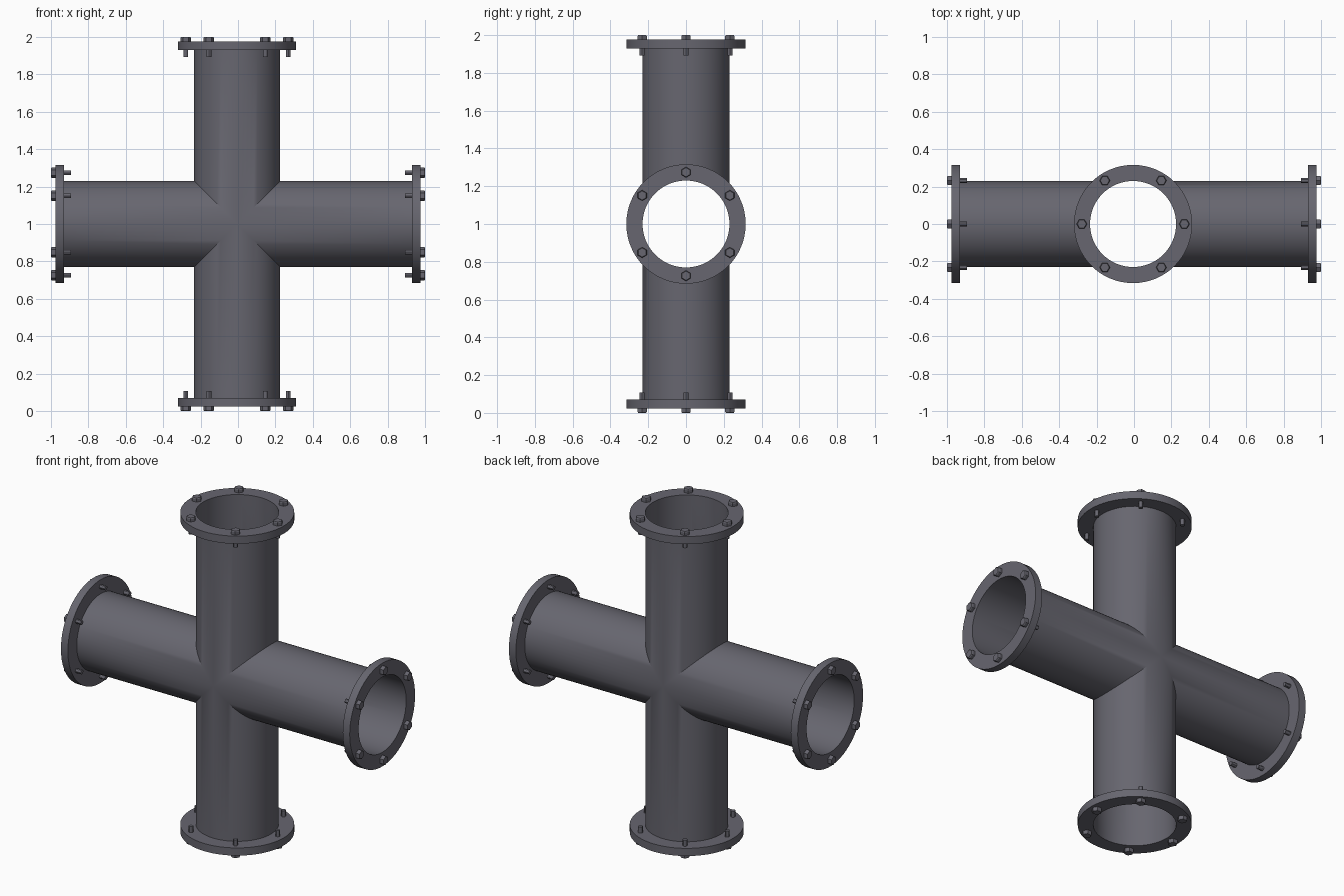
import bpy, bmesh, math
from mathutils import Matrix, Vector

if "Cube" in bpy.data.objects:
    bpy.data.objects.remove(bpy.data.objects["Cube"])

CX, CZ = -0.005, 1.0          # junction centre
R, R_FL = 0.23, 0.316         # pipe and flange radius
FL_IN, FL_OUT = 0.93, 0.977   # flange faces, distance from centre
BOLT_IN, BOLT_OUT = 0.893, 1.0
N = 64

steel = bpy.data.materials.new("dark_grey_steel")
steel.diffuse_color = (0.135, 0.133, 0.16, 1)
steel.use_nodes = True
steel.node_tree.nodes["Principled BSDF"].inputs["Base Color"].default_value = steel.diffuse_color

# Arm frames: local z points outward, local x lies in the plane of the cross
ARMS = {
    "right": (Vector((1, 0, 0)), Vector((0, 0, 1)), -CX),
    "left": (Vector((-1, 0, 0)), Vector((0, 0, -1)), CX),
    "top": (Vector((0, 0, 1)), Vector((-1, 0, 0)), 0),
    "bottom": (Vector((0, 0, -1)), Vector((1, 0, 0)), 0),
}


def frame(out, side):
    m = Matrix((side, out.cross(side), out)).transposed().to_4x4()
    m.translation = (CX, 0, CZ)
    return m


def finish(name, bm):
    bmesh.ops.recalc_face_normals(bm, faces=bm.faces)
    me = bpy.data.meshes.new(name)
    bm.to_mesh(me)
    bm.free()
    me.materials.append(steel)
    ob = bpy.data.objects.new(name, me)
    bpy.context.collection.objects.link(ob)
    bpy.context.view_layer.objects.active = ob
    bpy.ops.object.select_all(action='DESELECT')
    ob.select_set(True)
    bpy.ops.object.shade_smooth_by_angle(angle=math.radians(30))
    return ob


def loft(bm, rings, closed=False):
    """Join rings of points with quads."""
    vs = [[bm.verts.new(p) for p in ring] for ring in rings]
    pairs = list(zip(vs, vs[1:])) + ([(vs[-1], vs[0])] if closed else [])
    for a, b in pairs:
        for i in range(len(a)):
            j = (i + 1) % len(a)
            bm.faces.new((a[i], a[j], b[j], b[i]))
    return vs


def ring(m, r, z, n=N, c=(0, 0), turn=0.0):
    return [m @ Vector((c[0] + r * math.cos(turn + math.tau * i / n),
                        c[1] + r * math.sin(turn + math.tau * i / n), z))
            for i in range(n)]


# Cross pipe: four open tubes mitred together at the centre
bm = bmesh.new()
for out, side, shift in ARMS.values():
    m = frame(out, side)
    angles = [math.tau * i / N for i in range(N)]
    mitre = [m @ Vector((R * math.cos(a), R * math.sin(a), abs(R * math.cos(a))))
             for a in angles]
    loft(bm, [mitre, ring(m, R, FL_IN + shift)])
bmesh.ops.remove_doubles(bm, verts=bm.verts, dist=1e-4)
finish("cross_pipe", bm)

# Six bolts per flange
BOLTS = [(0.274, 0), (-0.274, 0)] + [(sx * 0.151, sy * 0.232)
                                     for sx in (1, -1) for sy in (1, -1)]

for name, (out, side, shift) in ARMS.items():
    m = frame(out, side)

    # Flange ring
    bm = bmesh.new()
    a, b = FL_IN + shift, FL_OUT + shift
    loft(bm, [ring(m, R, a), ring(m, R_FL, a), ring(m, R_FL, b), ring(m, R, b)],
         closed=True)
    finish(name + "_flange", bm)

    # Hex heads outside, round shanks poking out inside
    bm = bmesh.new()
    for c in BOLTS:
        top = BOLT_OUT + shift
        head = loft(bm, [ring(m, 0.028, b - 0.002, 6, c),
                         ring(m, 0.028, top - 0.005, 6, c),
                         ring(m, 0.024, top, 6, c)])
        bm.faces.new(head[-1])
        shank = loft(bm, [ring(m, 0.013, b - 0.002, 12, c),
                          ring(m, 0.013, BOLT_IN + shift, 12, c)])
        bm.faces.new(shank[-1])
    finish(name + "_bolts", bm)
